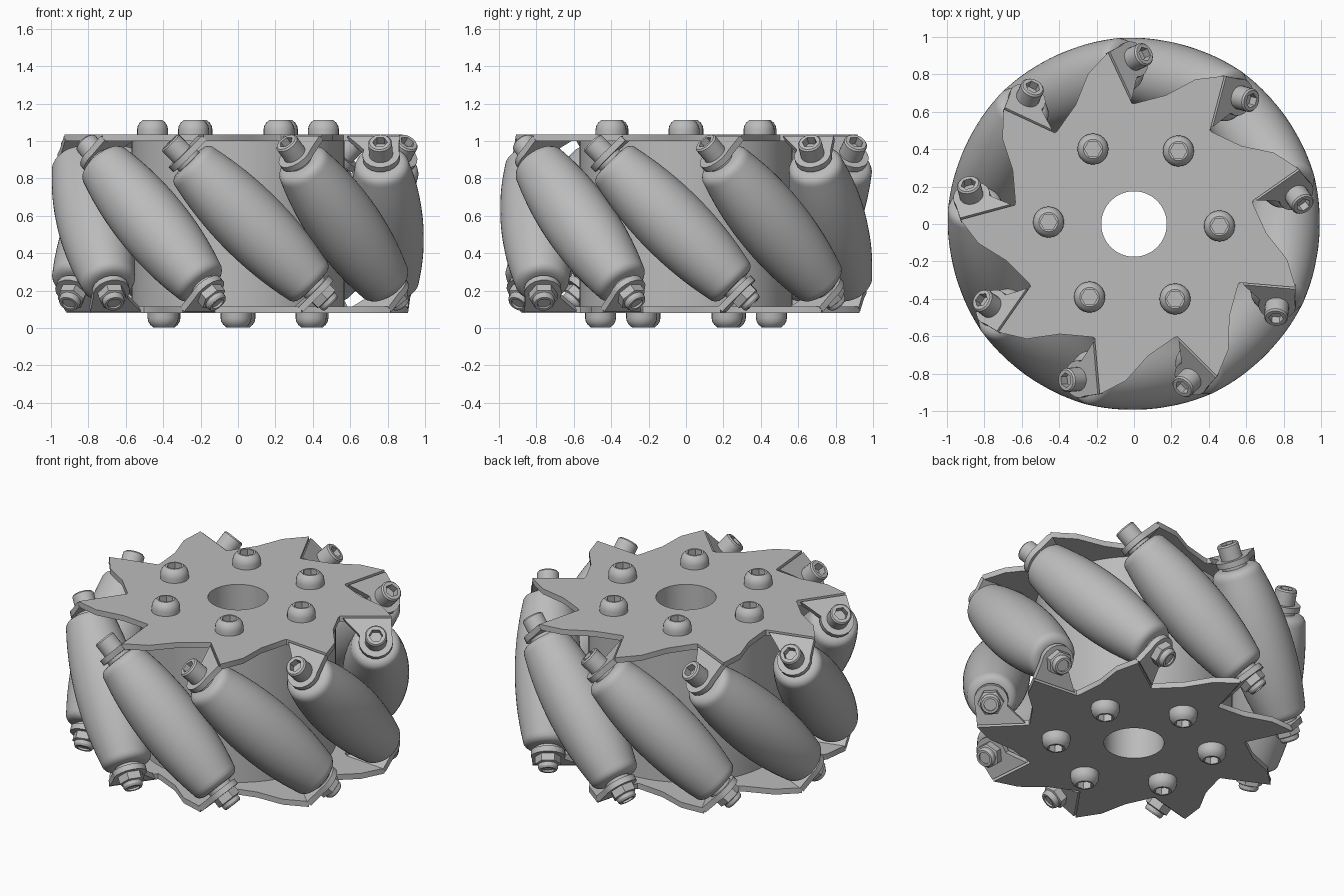
import bpy, bmesh
from math import sin, cos, pi, radians, sqrt
from mathutils import Matrix, Vector

if "Cube" in bpy.data.objects:
    bpy.data.objects.remove(bpy.data.objects["Cube"], do_unlink=True)

grey = bpy.data.materials.new("light_grey_metal")
grey.use_nodes = True
grey.diffuse_color = (0.5, 0.5, 0.5, 1)
grey.node_tree.nodes["Principled BSDF"].inputs["Base Color"].default_value = (0.5, 0.5, 0.5, 1)

COUNT = 9          # rollers
MID = 0.558        # height of the wheel's mid plane
AXLE = 0.80        # distance of roller centres from the wheel axis
THICK = 0.035      # sheet thickness
TAB = 0.49         # distance of a tab's inner face from the roller centre


def finish(bm, name):
    bmesh.ops.recalc_face_normals(bm, faces=bm.faces)
    mesh = bpy.data.meshes.new(name)
    bm.to_mesh(mesh)
    bm.free()
    mesh.materials.append(grey)
    return mesh


def place(name, mesh, matrix=Matrix()):
    ob = bpy.data.objects.new(name, mesh)
    ob.matrix_world = matrix
    bpy.context.collection.objects.link(ob)
    return ob


def lathe(name, profile, seg=24, closed=False):
    """Revolve (radius, height, is_hex) points about z; hex rings become hexagons."""
    bm = bmesh.new()
    rings = []
    for r, z, is_hex in profile:
        ring = []
        for i in range(seg):
            a = 2 * pi * i / seg
            k = cos(pi / 6) / cos(a % (pi / 3) - pi / 6) if is_hex else 1
            ring.append(bm.verts.new((r * k * cos(a), r * k * sin(a), z)))
        rings.append(ring)
    pairs = list(zip(rings, rings[1:])) + ([(rings[-1], rings[0])] if closed else [])
    for lo, hi in pairs:
        for i in range(seg):
            j = (i + 1) % seg
            bm.faces.new((lo[i], lo[j], hi[j], hi[i]))
    if not closed:
        bm.faces.new(rings[0])
        bm.faces.new(rings[-1])
    return finish(bm, name)


def sheet(name, loops, z, thick):
    """Flat sheet bounded by the given loops, extruded upward."""
    bm = bmesh.new()
    edges = []
    for loop in loops:
        vs = [bm.verts.new((x, y, z)) for x, y in loop]
        edges += [bm.edges.new((v, vs[(i + 1) % len(vs)])) for i, v in enumerate(vs)]
    bmesh.ops.triangle_fill(bm, use_beauty=True, edges=edges)
    bmesh.ops.dissolve_limit(bm, angle_limit=0.01, verts=bm.verts, edges=bm.edges)
    geo = bmesh.ops.extrude_face_region(bm, geom=bm.faces[:])["geom"]
    bmesh.ops.translate(bm, vec=(0, 0, thick),
                        verts=[v for v in geo if isinstance(v, bmesh.types.BMVert)])
    return finish(bm, name)


def polar(r, deg):
    return r * cos(radians(deg)), r * sin(radians(deg))


def centre_angle(k):
    return 35 + 360 / COUNT * k


# Side plates: swept teeth with a notch before each bent tab
TOOTH = [(0.664, -23.3), (0.928, -16.4), (0.84, -8), (0.71, 1), (0.645, 14.5), (0.645, 16)]
bore = [polar(0.175, 7.5 * i) for i in range(48)]
for name, turn, z in (("top_plate", 1, 2 * MID - 0.08 - THICK), ("bottom_plate", -1, 0.08)):
    outline = [polar(r, centre_angle(turn * k) + turn * a) for k in range(COUNT) for r, a in TOOTH]
    place(name, sheet(name, [outline, bore], z, THICK))

# Hub tube
place("hub", lathe("hub", [(0.57, 0.11, 0), (0.57, 1.005, 0), (0.175, 1.005, 0),
                           (0.175, 0.11, 0)], 64, closed=True))

# Barrel roller with rounded ends
HALF, FILLET = 0.47, 0.05
barrel = []
for i in range(-8, 9):
    s = (HALF - FILLET) * i / 8
    barrel.append((sqrt(1 - s * s / 2) - AXLE - 0.007, s, 0))
end_r = barrel[-1][0]
corner = [(end_r - FILLET * (1 - cos(a)), HALF - FILLET + FILLET * sin(a), 0)
          for a in (pi / 8, pi / 4, 3 * pi / 8, pi / 2)]
barrel = [(r, -s, h) for r, s, h in reversed(corner)] + barrel + corner
roller = lathe("roller", barrel, 48)

# Rounded tab in the plane square to the roller axis
arc = [polar(0.1, a) for a in range(20, -201, -20)]
tab = sheet("tab", [[(-0.19, 0.14), (0.09, 0.14)] + arc + [(-0.13, 0.075)]], TAB, THICK)

spacer = lathe("spacer", [(0.075, HALF - 0.01, 0), (0.075, TAB + 0.005, 0)])
OUT = TAB + THICK
cap_screw = lathe("cap_screw", [(0.064, OUT - 0.01, 0), (0.064, OUT + 0.083, 0), (0.056, OUT + 0.092, 0),
                                (0.04, OUT + 0.092, 1), (0.04, OUT + 0.045, 1)])
lock_nut = lathe("lock_nut", [(0.076, OUT - 0.01, 1), (0.076, OUT + 0.045, 1), (0.058, OUT + 0.05, 0),
                              (0.058, OUT + 0.07, 0), (0.05, OUT + 0.082, 0), (0.036, OUT + 0.082, 0),
                              (0.036, OUT + 0.07, 0)])

# Rollers with their tabs and fasteners
flip = Matrix.Rotation(pi, 4, "X")
for k in range(COUNT):
    a = radians(centre_angle(k))
    radial = Vector((cos(a), sin(a), 0))
    tangent = Vector((-sin(a), cos(a), 0))
    up = Vector((0, 0, 1))
    frame = Matrix((radial, (tangent + up) / sqrt(2), (up - tangent) / sqrt(2))).transposed().to_4x4()
    frame.translation = radial * AXLE + up * MID
    place(f"roller_{k + 1}", roller, frame)
    for end, m, fastener in (("top", frame, cap_screw), ("bottom", frame @ flip, lock_nut)):
        place(f"{end}_tab_{k + 1}", tab, m)
        place(f"{end}_spacer_{k + 1}", spacer, m)
        place(f"{end}_{fastener.name}_{k + 1}", fastener, m)

# Button-head screws clamping the plates to the hub
button = lathe("button_screw", [(0.083, -0.01, 0), (0.083, 0.025, 0), (0.079, 0.045, 0), (0.068, 0.063, 0),
                                (0.052, 0.076, 0), (0.045, 0.076, 1), (0.045, 0.03, 1)])
for i in range(6):
    x, y = polar(0.457, 60 * i - 1.3)
    place(f"top_button_{i + 1}", button, Matrix.Translation((x, y, 2 * MID - 0.08)))
    x, y = polar(0.457, 60 * i + 28.7)
    place(f"bottom_button_{i + 1}", button, Matrix.Translation((x, y, 0.08)) @ flip)

# Smooth round surfaces, keep hard edges
bpy.ops.object.select_all(action="DESELECT")
for ob in bpy.context.scene.objects:
    if ob.type == "MESH":
        ob.select_set(True)
        bpy.context.view_layer.objects.active = ob
bpy.ops.object.shade_smooth_by_angle(angle=radians(32))
